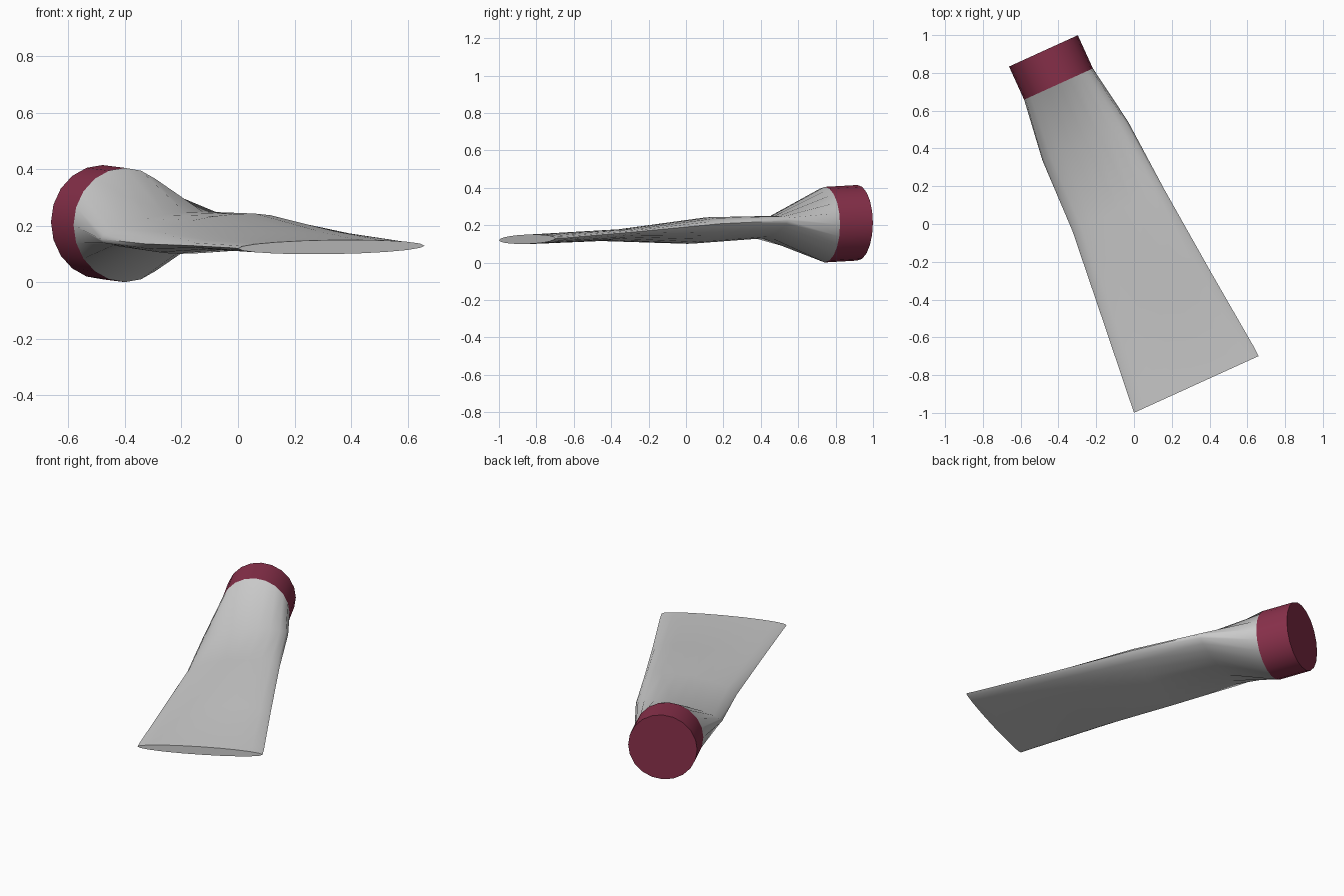
import bpy, bmesh, math
from mathutils import Vector

if "Cube" in bpy.data.objects:
    bpy.data.objects.remove(bpy.data.objects["Cube"])

SIDES = 20
ACROSS = Vector((0.910, 0.414, 0))
ALONG = Vector((-0.414, 0.910, 0))


def ring(v, u0, u1, z, half, rise):
    """Elliptical section: edge positions u0/u1, centre height, half thickness, edge rise (twist)."""
    pts = []
    for i in range(SIDES):
        a = 2 * math.pi * i / SIDES
        u = (u0 + u1) / 2 + (u1 - u0) / 2 * math.cos(a)
        p = ACROSS * u + ALONG * v
        p.z = z + half * math.sin(a) + rise * math.cos(a)
        pts.append(p)
    return pts


def loft(name, sections):
    bm = bmesh.new()
    rings = [[bm.verts.new(p) for p in ring(*s)] for s in sections]
    for a, b in zip(rings, rings[1:]):
        for i in range(SIDES):
            j = (i + 1) % SIDES
            bm.faces.new((a[i], a[j], b[j], b[i]))
    bm.faces.new(rings[0])
    bm.faces.new(rings[-1])
    bmesh.ops.recalc_face_normals(bm, faces=bm.faces)
    mesh = bpy.data.meshes.new(name)
    bm.to_mesh(mesh)
    bm.free()
    ob = bpy.data.objects.new(name, mesh)
    bpy.context.collection.objects.link(ob)
    bpy.ops.object.select_all(action='DESELECT')
    ob.select_set(True)
    bpy.context.view_layer.objects.active = ob
    bpy.ops.object.shade_smooth_by_angle(angle=math.radians(40))
    return ob


root = (0.840, -0.257, 0.143, 0.203, 0.202, 0)

# Twisted blade, from round root to thin wide tip
loft("blade", [
    root,
    (0.507, -0.302, 0.196, 0.189, 0.050, 0.036),
    (0.100, -0.312, 0.222, 0.172, 0.062, 0.036),
    (-0.400, -0.362, 0.265, 0.148, 0.027, 0.018),
    (-0.850, -0.408, 0.308, 0.127, 0.026, 0.005),
    (-0.910, -0.414, 0.311, 0.125, 0.025, 0.005),
])

# Coloured round end cap
cap = loft("end_cap", [root, (1.033, -0.257, 0.143, 0.213, 0.202, 0)])
red = bpy.data.materials.new("dark_red")
red.diffuse_color = (0.25, 0.03, 0.07, 1)
red.use_nodes = True
red.node_tree.nodes["Principled BSDF"].inputs["Base Color"].default_value = red.diffuse_color
cap.data.materials.append(red)
